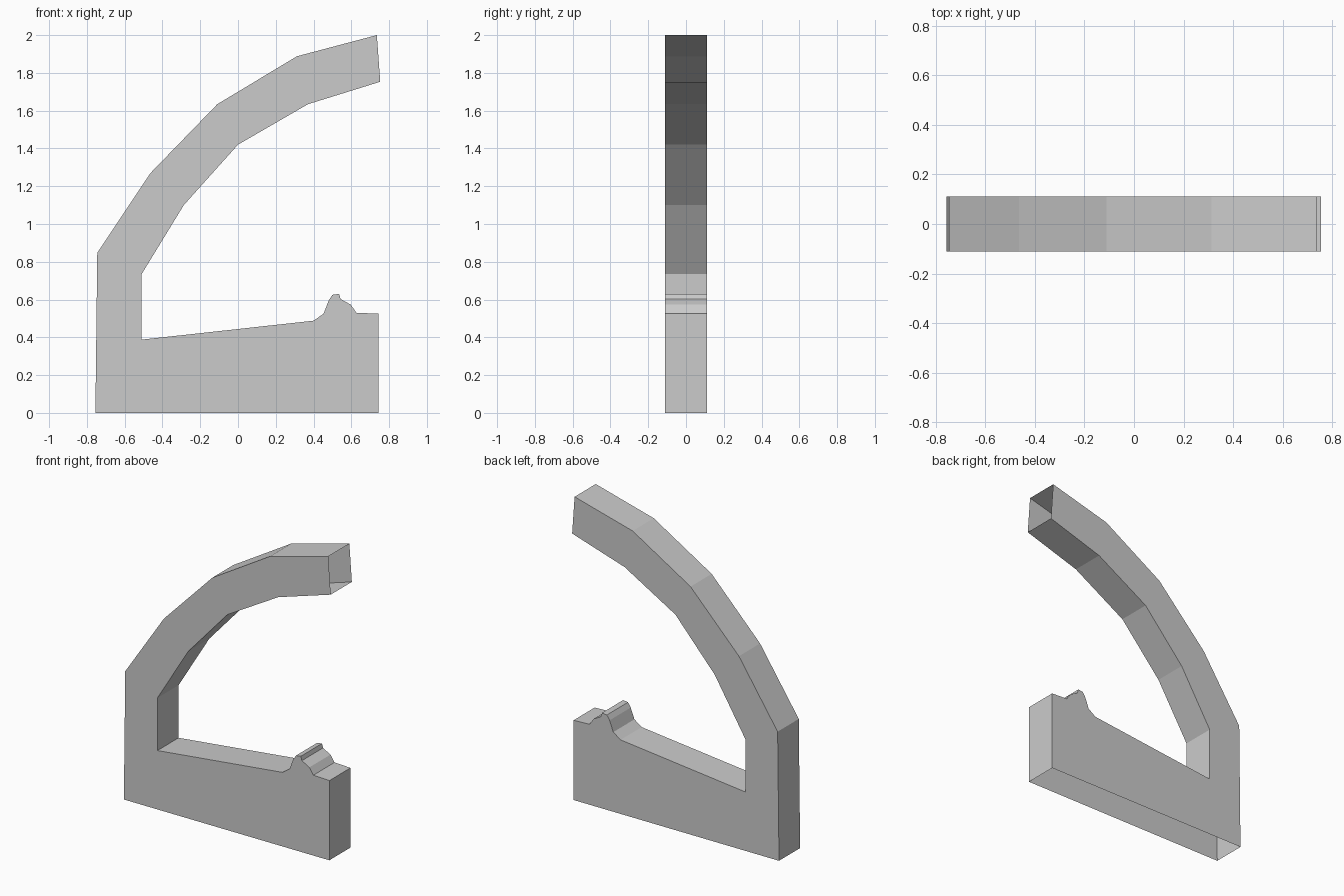
import bpy
import bmesh

if "Cube" in bpy.data.objects:
    bpy.data.objects.remove(bpy.data.objects["Cube"], do_unlink=True)

HALF_DEPTH = 0.11

# Side profile (x, z), anticlockwise as seen from the front
foot = [(-0.755, 0), (0.743, 0)]
ridge = [(0.743, 0.525), (0.627, 0.53), (0.597, 0.573), (0.543, 0.603),
         (0.535, 0.63), (0.5, 0.625), (0.48, 0.595), (0.453, 0.525), (0.4, 0.488)]
inner_curve = [(-0.51, 0.388), (-0.51, 0.735), (-0.287, 1.1), (0, 1.42),
               (0.37, 1.634), (0.753, 1.753)]
outer_curve = [(0.735, 2), (0.312, 1.888), (-0.11, 1.634),
               (-0.463, 1.27), (-0.745, 0.848)]


def make_material(name, value):
    material = bpy.data.materials.new(name)
    material.use_nodes = True
    colour = (value, value, value, 1)
    material.diffuse_color = colour
    material.node_tree.nodes["Principled BSDF"].inputs["Base Color"].default_value = colour
    return material


def make_hollow_shell(name, profile, open_edges, material):
    """Two flat side panels joined by a rim, left open along the given edges."""
    bm = bmesh.new()
    front = [bm.verts.new((x, -HALF_DEPTH, z)) for x, z in profile]
    back = [bm.verts.new((x, HALF_DEPTH, z)) for x, z in profile]
    bm.faces.new(front)
    bm.faces.new(back[::-1])
    count = len(profile)
    for i in range(count):
        j = (i + 1) % count
        if i not in open_edges:
            bm.faces.new((front[j], front[i], back[i], back[j]))
    mesh = bpy.data.meshes.new(name)
    bm.to_mesh(mesh)
    bm.free()
    mesh.materials.append(material)
    shell = bpy.data.objects.new(name, mesh)
    bpy.context.collection.objects.link(shell)
    return shell


# Base, ridge and curved arm form one shell, open underneath and at the arm tip
arm_tip = len(foot + ridge + inner_curve) - 1
make_hollow_shell("curved_arm_bracket", foot + ridge + inner_curve + outer_curve,
                  {0, arm_tip}, make_material("light grey", 0.6))
